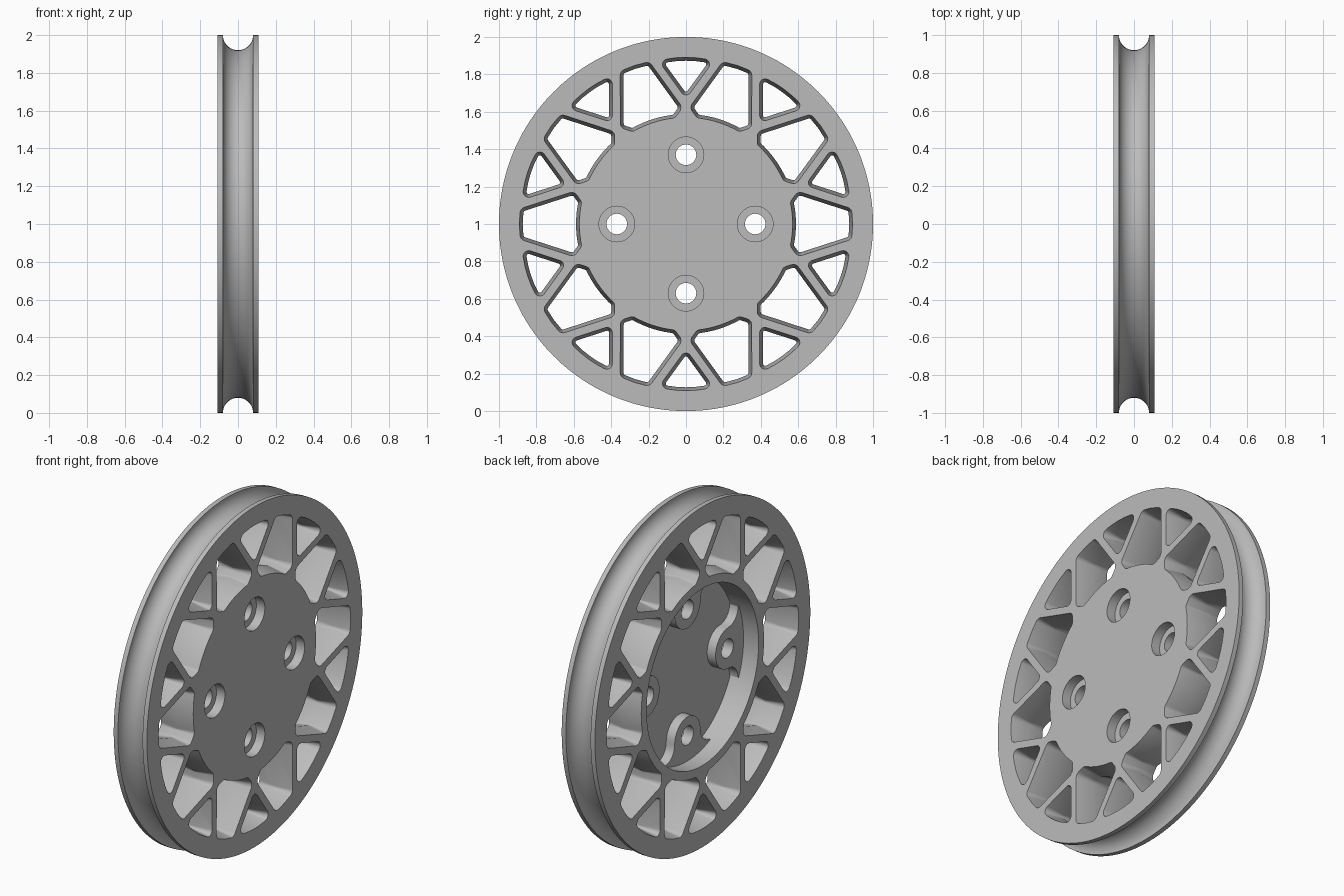
import bpy, bmesh, math
from mathutils import Vector, Matrix

if "Cube" in bpy.data.objects:
    bpy.data.objects.remove(bpy.data.objects["Cube"])

HALF = 0.108      # half the wheel width
FLOOR = 0.045     # floor of the recess on the -x side
RECESS = 0.52     # recess radius
BOLT_R = 0.37     # bolt circle radius

grey = bpy.data.materials.new("cast_grey")
grey.use_nodes = True
grey.diffuse_color = (0.5, 0.5, 0.5, 1)
grey.node_tree.nodes["Principled BSDF"].inputs["Base Color"].default_value = (0.5, 0.5, 0.5, 1)


def loft(bm, rings, turn=0.0):
    """Skin closed rings of (x, u, v) points, cap both ends, turn about x."""
    rot = Matrix.Rotation(turn, 3, 'X')
    loops = [[bm.verts.new(rot @ Vector(p)) for p in ring] for ring in rings]
    n = len(loops[0])
    for a, b in zip(loops, loops[1:]):
        for i in range(n):
            j = (i + 1) % n
            bm.faces.new((a[i], a[j], b[j], b[i]))
    bm.faces.new(loops[0])
    bm.faces.new(loops[-1])


def lathe(profile, segments, centre=0.0):
    """Rings around the x axis for a profile of (x, radius)."""
    angles = [2 * math.pi * i / segments for i in range(segments)]
    return [[(x, centre + r * math.cos(a), r * math.sin(a)) for a in angles]
            for x, r in profile]


def finish(name, bm):
    bmesh.ops.recalc_face_normals(bm, faces=bm.faces)
    mesh = bpy.data.meshes.new(name)
    bm.to_mesh(mesh)
    bm.free()
    mesh.materials.append(grey)
    ob = bpy.data.objects.new(name, mesh)
    bpy.context.collection.objects.link(ob)
    return ob


def rounded(corners, steps=6):
    """Round each (u, v, radius) corner of a polygon."""
    out = []
    for i, (u, v, r) in enumerate(corners):
        p = Vector((u, v))
        if r == 0:
            out.append(p)
            continue
        d0 = (Vector(corners[i - 1][:2]) - p).normalized()
        d1 = (Vector(corners[(i + 1) % len(corners)][:2]) - p).normalized()
        half = d0.angle(d1) / 2
        c = p + (d0 + d1).normalized() * r / math.sin(half)
        start = p + d0 * r / math.tan(half) - c
        end = p + d1 * r / math.tan(half) - c
        sweep = start.angle_signed(end)
        for k in range(steps + 1):
            t = -sweep * k / steps
            out.append(c + Matrix.Rotation(t, 2) @ start)
    return out


def inset(points, d):
    """Move a counter-clockwise outline inward by d."""
    out = []
    for i, p in enumerate(points):
        t = (points[(i + 1) % len(points)] - points[i - 1]).normalized()
        out.append(p + Vector((-t.y, t.x)) * d)
    return out


def drafted(points):
    """Window cutter rings, narrowest at the middle plane."""
    far = HALF + 0.012
    return [[(x, p.x, p.y) for p in inset(points, d)]
            for x, d in ((far, -0.002), (0, 0.018), (-far, -0.002))]


def mirrored(upper):
    """Complete an outline that is symmetric about the radial line."""
    return upper + [(u, -v, r) for u, v, r in reversed(upper) if v > 0]


# Wheel body: rim with a round groove, and a recess on one side
groove = [(0.08 * math.cos(math.pi * i / 24), 1 - 0.08 * math.sin(math.pi * i / 24))
          for i in range(25)]
profile = [(HALF, 1)] + groove + [(-HALF, 1), (-HALF, RECESS), (FLOOR, RECESS)]
bm = bmesh.new()
loft(bm, lathe(profile, 160))
wheel = finish("wheel", bm)

# Bolt bosses that flare into the recess wall
flare, nose, root = [], [], []
for i in range(9):
    a = math.pi / 2 * i / 8
    nose.append((BOLT_R + 0.01 - 0.12 * math.cos(a), 0.12 * math.sin(a)))
    flare.append((0.38 + 0.09 * math.sin(a), 0.21 - 0.09 * math.cos(a)))
for i in range(7):
    a = math.radians(23.7) * (1 - i / 6)
    root.append((0.54 * math.cos(a), 0.54 * math.sin(a)))
side = nose + flare[1:] + root
outline = side + [(u, -v) for u, v in reversed(side[1:-1])]
bm = bmesh.new()
for k in range(4):
    loft(bm, [[(x, u, v) for u, v in outline] for x in (FLOOR + 0.03, -0.01)], k * math.pi / 2)
bosses = finish("bolt_bosses", bm)

# Spoke windows: ten wide ones and ten small triangles between them
arc = [(0.57 * math.cos(math.radians(a)), 0.57 * math.sin(math.radians(a)), 0)
       for a in (0, 3, 6, 9)]
corner = (0.57 * math.cos(math.radians(12)), 0.57 * math.sin(math.radians(12)), 0.03)
wide = rounded(mirrored(arc + [corner, (0.598, 0.175, 0.035), (0.886, 0.082, 0.033),
                               (0.891, 0, 0)])[::-1])
small = rounded(mirrored([(0.67, 0, 0.028), (0.876, 0.15, 0.03), (0.889, 0.05, 0),
                          (0.891, 0, 0)])[::-1])
bm = bmesh.new()
for k in range(10):
    loft(bm, drafted(wide), k * math.pi / 5)
    loft(bm, drafted(small), (k + 0.5) * math.pi / 5)
windows = finish("window_cutter", bm)

# Counterbored bolt holes
bore = [(HALF + 0.03, 0.095), (0.053, 0.095), (0.053, 0.055), (-0.06, 0.055)]
bm = bmesh.new()
for k in range(4):
    loft(bm, lathe(bore, 40, BOLT_R), k * math.pi / 2)
holes = finish("bolt_hole_cutter", bm)

# Combine the parts
bpy.context.view_layer.objects.active = wheel
for tool, mode in ((bosses, 'UNION'), (windows, 'DIFFERENCE'), (holes, 'DIFFERENCE')):
    mod = wheel.modifiers.new(tool.name, 'BOOLEAN')
    mod.operation = mode
    mod.solver = 'EXACT'
    mod.object = tool
    bpy.ops.object.modifier_apply(modifier=mod.name)
    bpy.data.objects.remove(tool)

# Stand the wheel on the ground and smooth the curved faces
wheel.data.transform(Matrix.Translation((0, 0, 1)))
bpy.ops.object.select_all(action='DESELECT')
wheel.select_set(True)
bpy.ops.object.shade_smooth_by_angle(angle=math.radians(30))
